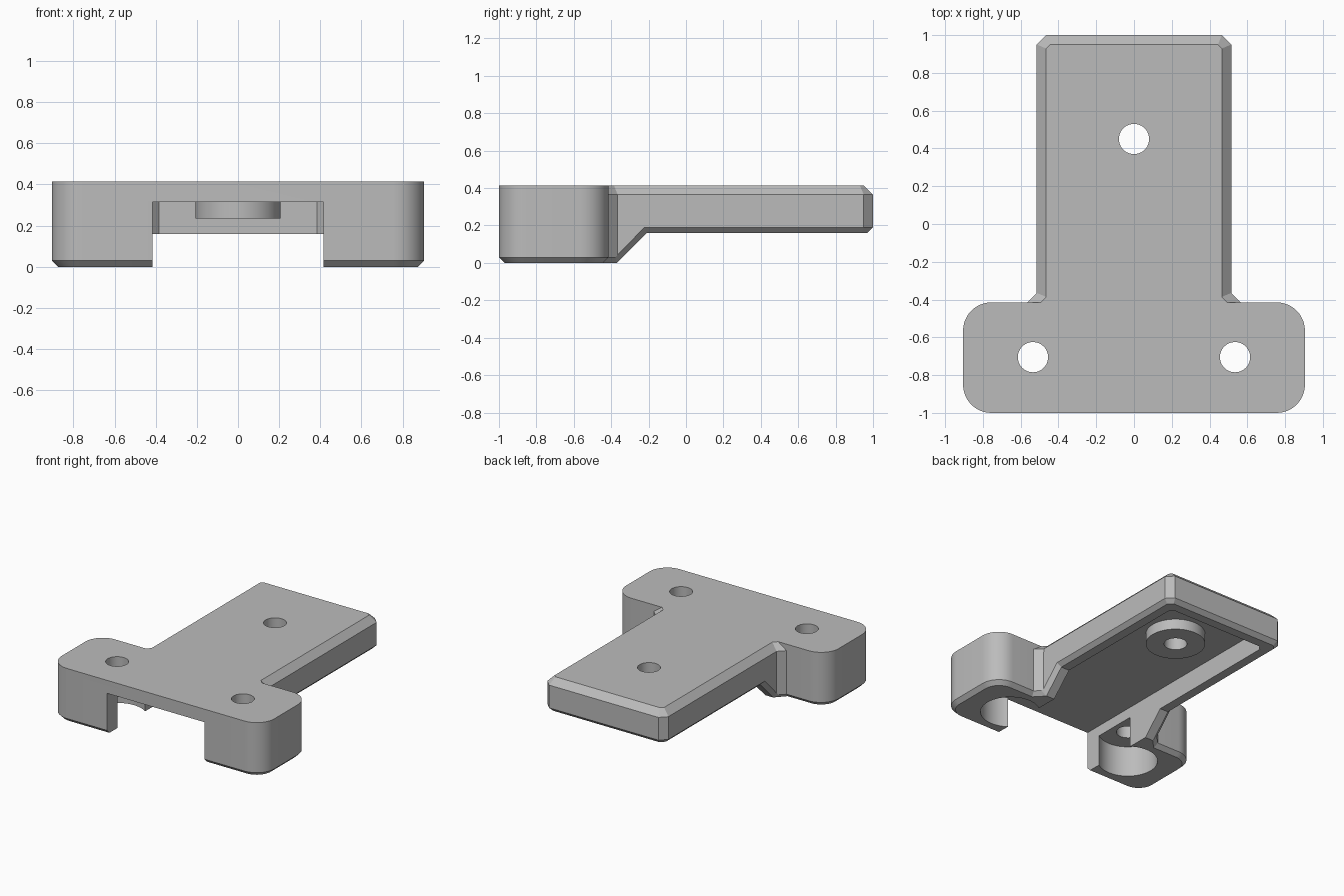
import bpy, bmesh, math
from mathutils import Vector

if "Cube" in bpy.data.objects:
    bpy.data.objects.remove(bpy.data.objects["Cube"])

HEIGHT, CEILING, BOSS_Z = 0.415, 0.315, 0.235
HOLE_R, BORE_R = 0.08, 0.207
REAR_HOLE = (0, 0.45)
FRONT_HOLES = [(s * 0.535, -0.705) for s in (-1, 1)]

grey = bpy.data.materials.new("plain grey")
grey.use_nodes = True
colour = (0.5, 0.5, 0.5, 1)
grey.diffuse_color = colour
grey.node_tree.nodes["Principled BSDF"].inputs["Base Color"].default_value = colour


def make_object(name, bm):
    bmesh.ops.recalc_face_normals(bm, faces=bm.faces)
    mesh = bpy.data.meshes.new(name)
    bm.to_mesh(mesh)
    bm.free()
    mesh.materials.append(grey)
    obj = bpy.data.objects.new(name, mesh)
    bpy.context.collection.objects.link(obj)
    return obj


def extrude(points, move):
    bm = bmesh.new()
    face = bm.faces.new([bm.verts.new(p) for p in points])
    new = bmesh.ops.extrude_face_region(bm, geom=[face])["geom"]
    verts = [g for g in new if isinstance(g, bmesh.types.BMVert)]
    bmesh.ops.translate(bm, verts=verts, vec=Vector(move))
    bmesh.ops.recalc_face_normals(bm, faces=bm.faces)
    return bm


def plan(half, z0, z1):
    """Prism from the right half of a plan outline, mirrored in x."""
    outline = half + [(-x, y) for x, y in reversed(half)]
    return extrude([(x, y, z0) for x, y in outline], (0, 0, z1 - z0))


def cylinder(name, centre, radius, z0, z1):
    ring = [2 * math.pi * i / 64 for i in range(64)]
    points = [(centre[0] + radius * math.cos(a), centre[1] + radius * math.sin(a), z0) for a in ring]
    return make_object(name, extrude(points, (0, 0, z1 - z0)))


def boolean(target, tool, operation):
    tool.hide_render = True
    mod = target.modifiers.new("combine", "BOOLEAN")
    mod.operation, mod.object, mod.solver = operation, tool, "EXACT"
    bpy.ops.object.select_all(action="DESELECT")
    bpy.context.view_layer.objects.active = target
    target.select_set(True)
    bpy.ops.object.modifier_apply(modifier=mod.name)
    bpy.data.objects.remove(tool)


def bevel_edges(bm, direction, offset):
    """Chamfer the edges between upright sides and faces turned up or down."""
    def level(f):
        return f.normal.z * direction > 0.5
    edges = [e for e in bm.edges if len(e.link_faces) == 2
             and sum(level(f) for f in e.link_faces) == 1
             and any(abs(f.normal.z) < 0.01 for f in e.link_faces)]
    bmesh.ops.bevel(bm, geom=edges, offset=offset, segments=1, affect="EDGES")


# Wide head with rounded corners
W, FRONT, BACK, R = 0.905, -1.0, -0.415, 0.15
half = []
for cy, start in ((FRONT + R, -90), (BACK - R, 0)):
    for i in range(13):
        a = math.radians(start + 90 * i / 12)
        half.append((W - R + R * math.cos(a), cy + R * math.sin(a)))
body = make_object("mounting_bracket", plan(half, 0, HEIGHT))

# Stem with clipped rear corners, flared where it runs into the head
stem_bm = plan([(0.7, -0.55), (0.515, -0.365), (0.515, 0.95), (0.465, 1)], 0, HEIGHT)
bevel_edges(stem_bm, 1, 0.05)
boolean(body, make_object("stem", stem_bm), "UNION")

# Raised, sloping underside of the stem
profile = [(-0.41, -0.04), (-0.21, 0.16), (1.2, 0.16), (1.2, -0.04)]
boolean(body, make_object("underside_cutter",
        extrude([(-1.2, y, z) for y, z in profile], (2.4, 0, 0))), "DIFFERENCE")

# Lower outline chamfer
bm = bmesh.new()
bm.from_mesh(body.data)
bmesh.ops.remove_doubles(bm, verts=bm.verts, dist=0.0001)
bmesh.ops.dissolve_limit(bm, angle_limit=math.radians(0.5), verts=bm.verts, edges=bm.edges)
bm.normal_update()
bevel_edges(bm, -1, 0.03)
bm.to_mesh(body.data)
bm.free()

# Channel below, open at the front
boolean(body, make_object("channel_cutter",
        plan([(0.415, -1.2), (0.415, 0.87), (0.385, 0.9)], -0.2, CEILING)), "DIFFERENCE")

# Round boss, counterbores and screw holes
boolean(body, cylinder("boss", REAR_HOLE, BORE_R, BOSS_Z, CEILING + 0.03), "UNION")
for spot in FRONT_HOLES:
    boolean(body, cylinder("counterbore", spot, BORE_R, -0.2, BOSS_Z), "DIFFERENCE")
for spot in FRONT_HOLES + [REAR_HOLE]:
    boolean(body, cylinder("screw_hole", spot, HOLE_R, -0.2, 0.6), "DIFFERENCE")

bpy.ops.object.shade_smooth_by_angle(angle=math.radians(25))
